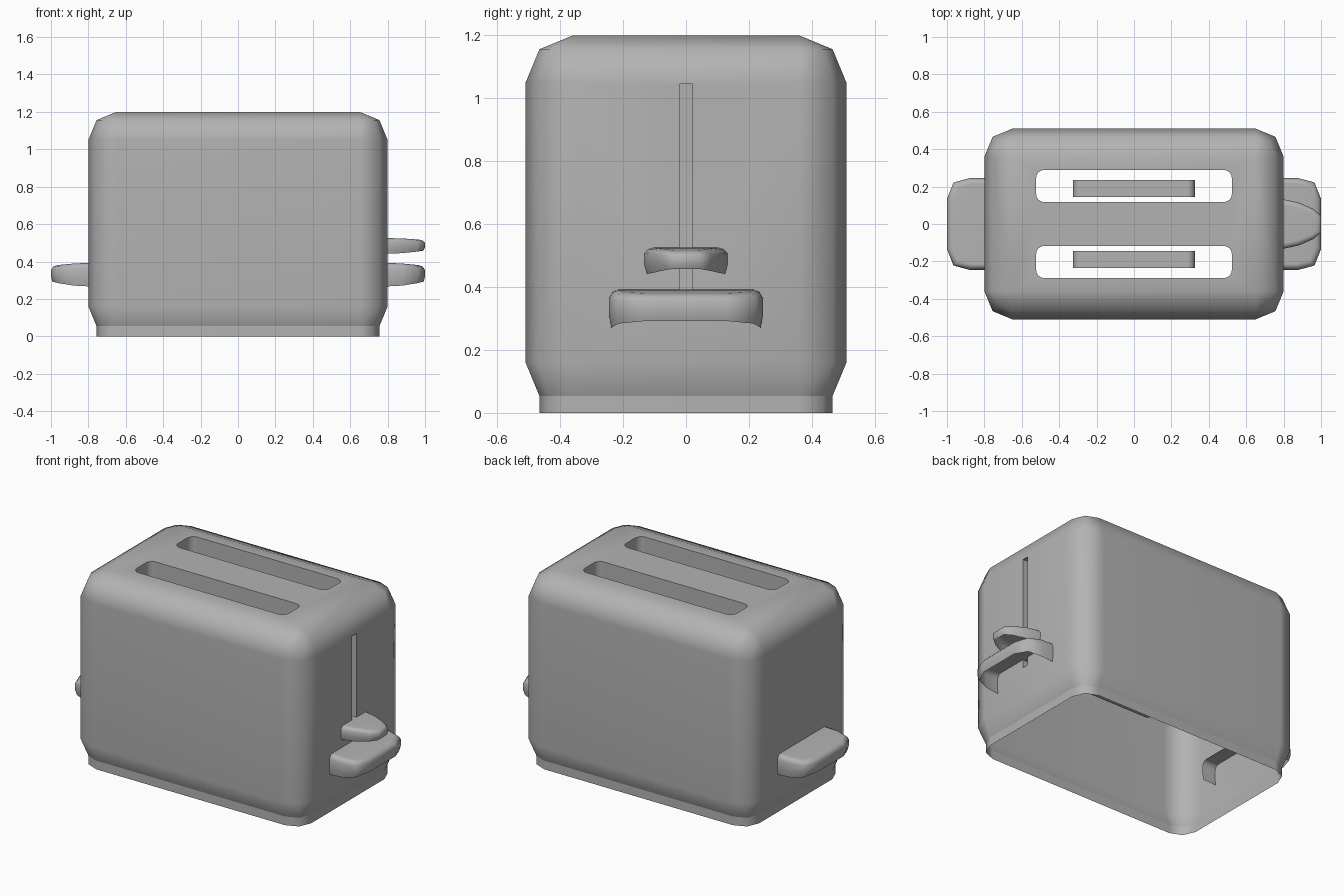
import bpy, bmesh, math

if "Cube" in bpy.data.objects:
    bpy.data.objects.remove(bpy.data.objects["Cube"])

grey = bpy.data.materials.new("metal_grey")
grey.diffuse_color = (0.45, 0.45, 0.45, 1)
grey.use_nodes = True
grey.node_tree.nodes["Principled BSDF"].inputs["Base Color"].default_value = grey.diffuse_color


def finish(bm, name, limit=55, crease=None):
    """Turn a bmesh into a smooth-shaded object with sharp edges."""
    bmesh.ops.remove_doubles(bm, verts=bm.verts, dist=1e-4)
    for f in bm.faces:
        f.smooth = True
    for e in bm.edges:
        if len(e.link_faces) == 2 and e.calc_face_angle(0) > math.radians(limit):
            e.smooth = False
        if crease is not None and all(abs(v.co.z - crease) < 1e-3 for v in e.verts):
            e.smooth = False
    me = bpy.data.meshes.new(name)
    bm.to_mesh(me)
    bm.free()
    me.materials.append(grey)
    ob = bpy.data.objects.new(name, me)
    bpy.context.collection.objects.link(ob)
    mod = ob.modifiers.new("weighted", 'WEIGHTED_NORMAL')
    mod.keep_sharp = True
    return ob


def rounded_rect(hx, hy, r, seg):
    """Counter-clockwise outline; hx and hy locate the corner centres."""
    pts = []
    for q, (sx, sy) in enumerate([(1, 1), (-1, 1), (-1, -1), (1, -1)]):
        for i in range(seg + 1):
            a = math.pi / 2 * (q + i / seg)
            pts.append((sx * hx + r * math.cos(a), sy * hy + r * math.sin(a)))
    return pts


def ring(bm, pts):
    return [bm.verts.new(p) for p in pts]


def bridge(bm, a, b, closed=True):
    n = len(a)
    for i in range(n if closed else n - 1):
        j = (i + 1) % n
        bm.faces.new((a[i], a[j], b[j], b[i]))


def loop_edges(bm, vs):
    out = []
    for i, v in enumerate(vs):
        w = vs[(i + 1) % len(vs)]
        out.append(bm.edges.get((v, w)) or bm.edges.new((v, w)))
    return out


def panel(bm, border, holes, normal, depth):
    """Fill a flat border around holes and give each hole an inward lip."""
    edges = loop_edges(bm, border)
    for h in holes:
        edges += loop_edges(bm, h)
    bmesh.ops.triangle_fill(bm, use_beauty=True, edges=edges, normal=normal)
    for h in holes:
        inner = ring(bm, [[c - n * depth for c, n in zip(v.co, normal)] for v in h])
        bridge(bm, h, inner)


# Housing: open-bottomed shell with rounded edges
R, D = 0.15, 0.15 * math.sqrt(0.5)
CX, CY = 0.65, 0.36
bm = bmesh.new()
levels = [(0, D), (0.16 - D, D), (0.16, R), (1.05, R), (1.05 + D, D)]
rings = [ring(bm, [(x, y, z) for x, y in rounded_rect(CX, CY, r, 2)]) for z, r in levels]
for k in range(4):
    a, b = rings[k], rings[k + 1]
    for i in range(12):
        j = (i + 1) % 12
        if k == 2 and i == 11:
            continue            # right wall is filled around the lever track
        bm.faces.new((a[i], a[j], b[j], b[i]))

# Top edge rounds into the four corners of the flat top
top = ring(bm, [(CX, CY, 1.2), (-CX, CY, 1.2), (-CX, -CY, 1.2), (CX, -CY, 1.2)])
last = rings[4]
for q in range(4):
    for i in range(2):
        bm.faces.new((last[3 * q + i], last[3 * q + i + 1], top[q]))
    bm.faces.new((last[3 * q + 2], last[(3 * q + 3) % 12], top[(q + 1) % 4], top[q]))

# Two bread slots in the top
slots = [ring(bm, [(x, y + s * 0.203, 1.2) for x, y in rounded_rect(0.48, 0.043, 0.043, 4)])
         for s in (-1, 1)]
panel(bm, top, slots, (0, 0, 1), 0.15)

# Lever track in the right wall
track = ring(bm, [(CX + R, y, z) for y, z in
                  [(-0.021, 0.34), (0.021, 0.34), (0.021, 1.045), (-0.021, 1.045)]])
wall = [rings[2][11], rings[2][0], rings[3][0], rings[3][11]]
panel(bm, wall, [track], (1, 0, 0), 0.05)
bmesh.ops.recalc_face_normals(bm, faces=bm.faces)
finish(bm, "housing", crease=0.16 - D)


def grip(name, half, side, z0, z1, lift):
    """Hollow cap, open below and toward the housing."""
    outline = half + [(x, -y) for x, y in reversed(half)]
    bm = bmesh.new()

    def row(inset, height):
        pts = []
        for x, y in outline:
            t = max(0, (x - 0.8) / 0.2)
            k = 1 - inset / half[0][1]
            xx = x - inset * t
            pts.append((side * xx, y * k, height(t * t)))
        return ring(bm, pts)

    h = z1 - z0
    rows = [row(0.008, lambda t: z0 + lift * t),
            row(0.0, lambda t: z0 + 0.35 * h + lift * 0.3 * t),
            row(0.0, lambda t: z1 - 0.22 * h - 0.08 * h * t),
            row(0.012, lambda t: z1 - 0.06 * h - 0.10 * h * t),
            row(0.03, lambda t: z1 - 0.10 * h * t)]
    for a, b in zip(rows, rows[1:]):
        bridge(bm, a, b, closed=False)
    # top skin as strips across the width
    t, n = rows[-1], len(outline)
    for i in range(n // 2 - 1):
        bm.faces.new((t[i], t[i + 1], t[n - 2 - i], t[n - 1 - i]))
    bmesh.ops.recalc_face_normals(bm, faces=bm.faces)
    if sum(f.normal.z * f.calc_area() for f in bm.faces) < 0:
        bmesh.ops.reverse_faces(bm, faces=bm.faces)
    finish(bm, name, 60)


# Carrying handles on both ends, and the lever above the right one
handle = [(0.71, 0.245), (0.8, 0.245), (0.88, 0.245), (0.965, 0.222), (1.0, 0.135)]
grip("right_handle", handle, 1, 0.267, 0.392, 0.025)
grip("left_handle", handle, -1, 0.267, 0.392, 0.025)
lever = [(0.71, 0.132), (0.8, 0.132), (0.88, 0.115), (0.96, 0.08), (1.0, 0.045)]
grip("lever", lever, 1, 0.442, 0.525, 0.016)

# Bread slices standing inside the slots
for s, name in ((-1, "front_slice"), (1, "back_slice")):
    bm = bmesh.new()
    prof = rounded_rect(0.285, 0.26, 0.04, 4)
    a, b = [ring(bm, [(x, s * 0.19 + d, 0.815 + z) for x, z in prof]) for d in (-0.046, 0.046)]
    bridge(bm, a, b)
    bm.faces.new(a)
    bm.faces.new(b)
    bmesh.ops.recalc_face_normals(bm, faces=bm.faces)
    finish(bm, name)
